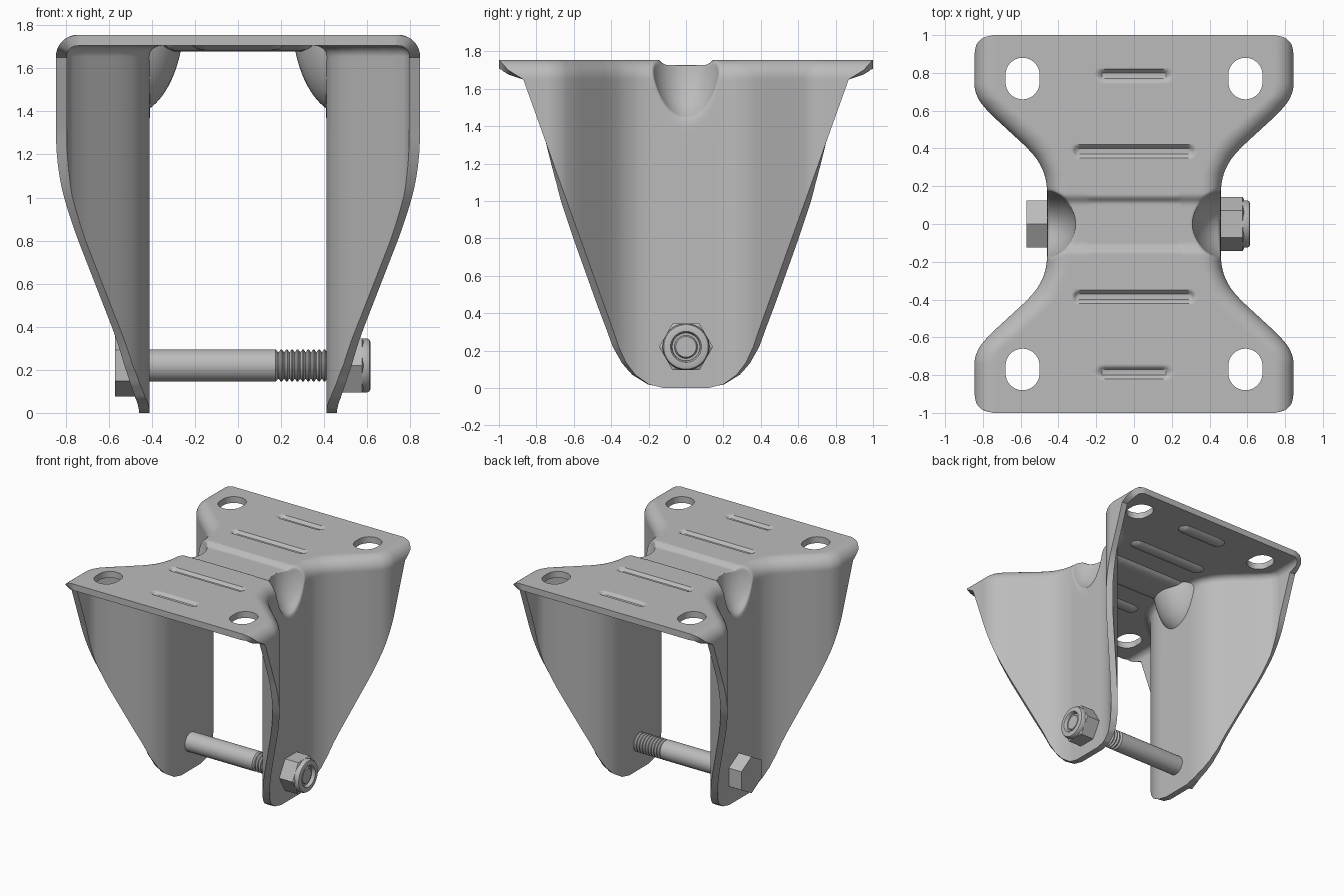
import bpy, bmesh, math
from mathutils import Vector

cube = bpy.data.objects.get("Cube")
if cube:
    bpy.data.objects.remove(cube)

metal = bpy.data.materials.new("grey metal")
metal.use_nodes = True
GREY = (0.5, 0.5, 0.5, 1)
metal.diffuse_color = GREY
metal.node_tree.nodes["Principled BSDF"].inputs["Base Color"].default_value = GREY

TOP, BEND, THICK = 1.755, 0.1, 0.05
BOLT_Z = 0.22


def make_object(name, bm):
    mesh = bpy.data.meshes.new(name)
    bm.to_mesh(mesh)
    bm.free()
    mesh.materials.append(metal)
    obj = bpy.data.objects.new(name, mesh)
    bpy.context.collection.objects.link(obj)
    return obj


def activate(obj):
    bpy.ops.object.select_all(action='DESELECT')
    obj.select_set(True)
    bpy.context.view_layer.objects.active = obj


def smooth(obj, degrees=35):
    activate(obj)
    bpy.ops.object.shade_smooth_by_angle(angle=math.radians(degrees))


def interp(points, t):
    for (a, va), (b, vb) in zip(points, points[1:]):
        if t <= b:
            return va + (vb - va) * (t - a) / (b - a)
    return points[-1][1]


def step(t):
    t = min(max(t, 0), 1)
    return t * t * (3 - 2 * t)


# Half width of the bracket and lower edge of its side walls along y
WIDTH = [(0, .46), (.22, .46), (.31, .49), (.38, .54), (.61, .79), (.69, .845), (1.2, .845)]
LOWER = [(0, 0), (.12, 0), (.2, .02), (.27, .07), (.32, .135), (.36, .22),
         (.39, .31), (.87, 1.65), (.95, 1.70), (1, TOP)]


def half_width(y):
    return sum(interp(WIDTH, abs(abs(y) + k * .01)) for k in range(-5, 6)) / 11


def bead_depth(x, y):
    # Four pressed slots and the shallow channel across the middle
    depth = .028 * step((.15 - abs(y)) / .04)
    for cy, half in ((.385, .29), (.787, .16)):
        dist = math.hypot(max(abs(x) - half, 0), abs(y) - cy)
        depth = max(depth, .022 * step((.035 - dist) / .022))
    return depth


def profile(y):
    # Half section: flat plate, rounded bend, then the wall down to its edge
    w = half_width(y)
    slope = (half_width(y + .01) - half_width(y - .01)) / .02
    r = BEND * math.hypot(1, slope)
    low = interp(LOWER, abs(y))
    sweep = math.acos(min(max((low - TOP + BEND) / BEND, 0), 1))
    pts = []
    for i in range(45):
        x = (w - r) * i / 44
        pts.append(Vector((x, y, TOP - bead_depth(x, y))))
    drop = bead_depth(w - r, y)
    for i in range(1, 13):
        a = sweep * i / 12
        fade = drop * (1 - i / 12)
        pts.append(Vector((w - r + r * math.sin(a), y, TOP - BEND + BEND * math.cos(a) - fade)))
    start = pts[-1]
    fall = max(start.z - low, 0)
    for i in range(1, 31):
        pts.append(Vector((start.x, y, start.z - fall * (i / 30) ** 1.6)))
    return pts


# Side scoop: points inside an ellipsoid are pushed out onto its surface
CENTRE, AXES = Vector((.52, 0, 1.8)), Vector((.215, .195, .375))


def scoop(p):
    d = p - CENTRE
    n = math.sqrt(sum((d[i] / AXES[i]) ** 2 for i in range(3)))
    return CENTRE + d / n if n < 1 else p


# Folded sheet bracket
ROWS = 200
bm = bmesh.new()
grid = [[bm.verts.new(scoop(p)) for p in profile(-1 + 2 * j / ROWS)] for j in range(ROWS + 1)]
for a, b in zip(grid, grid[1:]):
    for i in range(len(a) - 1):
        bm.faces.new((a[i], a[i + 1], b[i + 1], b[i]))
near = [v for v in bm.verts if abs(v.co.y) < .26 and v.co.x > .24 and v.co.z > 1.3]
for _ in range(4):
    bmesh.ops.smooth_vert(bm, verts=near, factor=.5, use_axis_x=True, use_axis_y=True, use_axis_z=True)
bmesh.ops.remove_doubles(bm, verts=bm.verts, dist=.0005)
bmesh.ops.recalc_face_normals(bm, faces=bm.faces)
if sum(f.normal.z for f in bm.faces) < 0:
    bmesh.ops.reverse_faces(bm, faces=bm.faces)
bracket = make_object("bracket", bm)

# Cutter for the four slotted mounting holes
bm = bmesh.new()
for sx in (-1, 1):
    for sy in (-1, 1):
        ring = []
        for k in range(48):
            a = math.tau * (k + .5) / 48
            y = .09 * math.sin(a) + math.copysign(.02, math.sin(a))
            ring.append(bm.verts.new((sx * .59 + .09 * math.cos(a), sy * .77 + y, 1.6)))
        face = bm.faces.new(ring)
        out = bmesh.ops.extrude_face_region(bm, geom=[face])["geom"]
        bmesh.ops.translate(bm, verts=[g for g in out if isinstance(g, bmesh.types.BMVert)], vec=(0, 0, .3))
bmesh.ops.recalc_face_normals(bm, faces=bm.faces)
cutter = make_object("hole_cutter", bm)
cutter.hide_render = True

mirror = bracket.modifiers.new("mirror", 'MIRROR')
mirror.merge_threshold = .0005
solid = bracket.modifiers.new("thickness", 'SOLIDIFY')
solid.thickness, solid.offset = THICK, -1
holes = bracket.modifiers.new("holes", 'BOOLEAN')
holes.operation, holes.solver, holes.object = 'DIFFERENCE', 'EXACT', cutter
activate(bracket)
for name in ("mirror", "thickness", "holes"):
    bpy.ops.object.modifier_apply(modifier=name)
bpy.data.objects.remove(cutter)
smooth(bracket)


def lathe(name, points, sides=40, turn=0.0, shade=True):
    # Revolve (x, radius) points around the bolt axis and cap both ends
    bm = bmesh.new()
    rings = []
    for x, r in points:
        angles = [turn + math.tau * k / sides for k in range(sides)]
        rings.append([bm.verts.new((x, r * math.cos(a), BOLT_Z + r * math.sin(a))) for a in angles])
    for a, b in zip(rings, rings[1:]):
        for k in range(sides):
            n = (k + 1) % sides
            bm.faces.new((a[k], a[n], b[n], b[k]))
    bm.faces.new(rings[0])
    bm.faces.new(rings[-1])
    bmesh.ops.recalc_face_normals(bm, faces=bm.faces)
    obj = make_object(name, bm)
    if shade:
        smooth(obj)
    return obj


# Bolt shank with threaded end, hexagon head, nut and nut collar
thread = [(-.47, .075), (.175, .075), (.185, .063)]
for k in range(10):
    x = .19 + k * .025
    thread += [(x, .062), (x + .009, .075), (x + .014, .075), (x + .023, .062)]
thread += [(.59, .062), (.6, .055)]
lathe("bolt_shank", thread)
lathe("bolt_head", [(-.57, .144), (-.45, .144)], 6, math.pi / 6, False)
lathe("nut", [(.45, .144), (.575, .144), (.582, .13)], 6, 0, False)
lathe("nut_collar", [(.57, .125), (.6, .125), (.611, .119), (.615, .108),
                     (.615, .083), (.605, .076), (.59, .074)])
